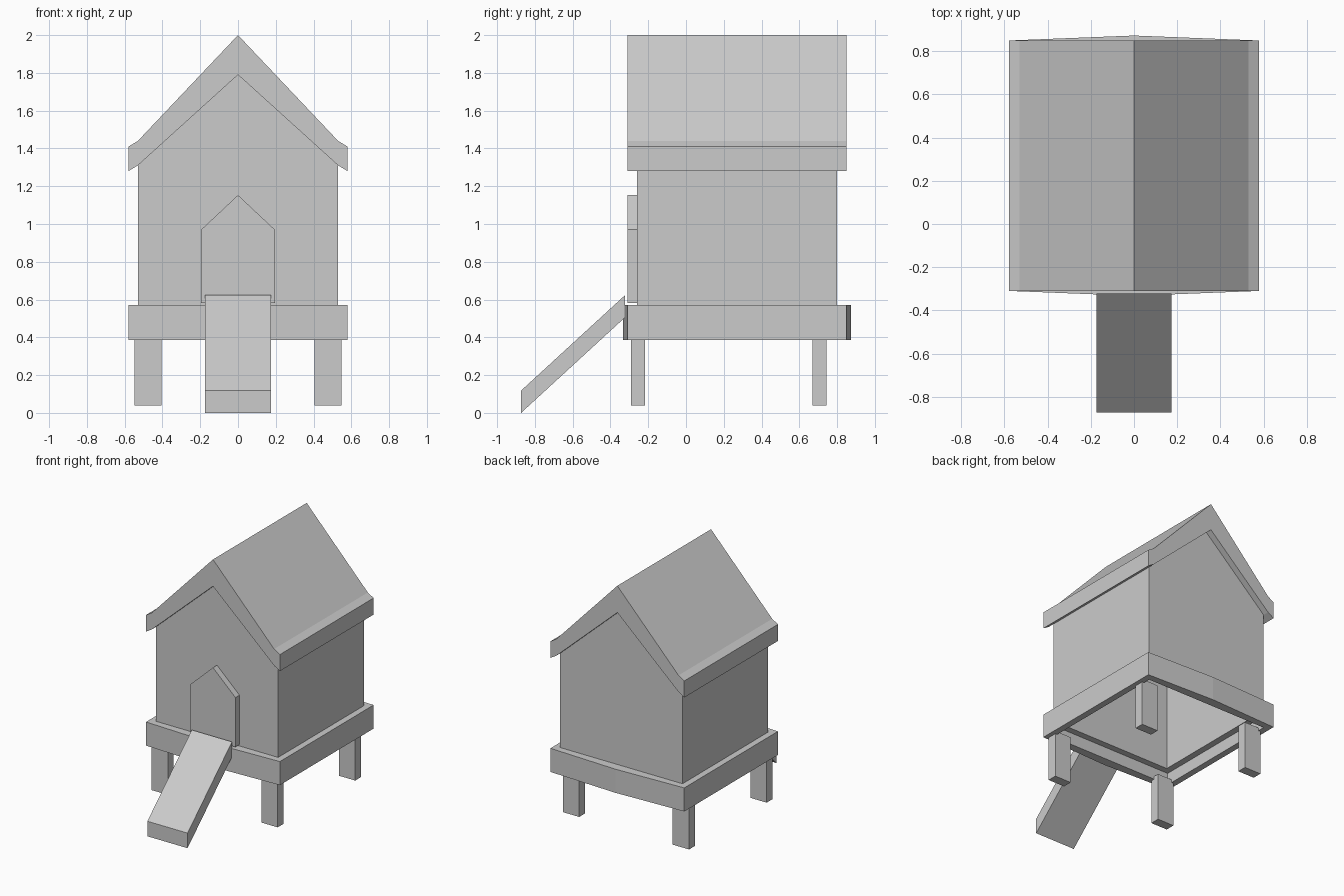
import bpy, bmesh
from mathutils import Vector

if "Cube" in bpy.data.objects:
    bpy.data.objects.remove(bpy.data.objects["Cube"])


def finish(name, bm):
    bmesh.ops.recalc_face_normals(bm, faces=bm.faces)
    me = bpy.data.meshes.new(name)
    bm.to_mesh(me)
    bm.free()
    ob = bpy.data.objects.new(name, me)
    bpy.context.collection.objects.link(ob)
    return ob


def extrude(bm, faces, vec):
    r = bmesh.ops.extrude_face_region(bm, geom=faces, use_keep_orig=True)
    verts = [g for g in r["geom"] if isinstance(g, bmesh.types.BMVert)]
    bmesh.ops.translate(bm, verts=verts, vec=vec)


def prism(name, pts, axis, a, b):
    """Extrude a 2D profile along axis from a to b."""
    bm = bmesh.new()
    def place(p):
        q = list(p)
        q.insert(axis, a)
        return q
    f = bm.faces.new([bm.verts.new(place(p)) for p in pts])
    vec = Vector((0, 0, 0))
    vec[axis] = b - a
    extrude(bm, [f], vec)
    return finish(name, bm)


def box(name, lo, hi):
    rect = [(lo[0], lo[1]), (hi[0], lo[1]), (hi[0], hi[1]), (lo[0], hi[1])]
    return prism(name, rect, 2, lo[2], hi[2])


def mirrored(half):
    """Right half of an outline, closed with its mirror image."""
    return half + [(-x, z) for x, z in reversed(half) if x > 0]


Y0, Y1, T = -0.26, 0.80, 0.05   # house front, back, wall thickness

# Gable walls and side walls, open underneath
gable = [(0.53, 0.48), (0.53, 1.32), (0, 1.80)]
outline = [(-0.53, 0.48), (0.53, 0.48), (0.53, 1.32), (0, 1.80), (-0.53, 1.32)]
prism("front_wall", outline, 1, Y0, Y0 + T)
prism("back_wall", outline, 1, Y1 - T, Y1)
for side, s in (("left", -1), ("right", 1)):
    x = sorted((s * 0.53, s * 0.48))
    box(side + "_wall", (x[0], Y0 + T, 0.48), (x[1], Y1 - T, 1.33))

# Roof with flared eaves
top = mirrored([(0.58, 1.41), (0.53, 1.44), (0, 2.0)])
under = mirrored([(0.58, 1.28), (0.53, 1.31), (0, 1.79)])
prism("roof", top + under[::-1], 1, -0.31, 0.85)

# Base frame, bowed slightly at front and back
bm = bmesh.new()
outer = [(-0.58, -0.31), (0, -0.333), (0.58, -0.31),
         (0.58, 0.85), (0, 0.873), (-0.58, 0.85)]
inner = [(-0.53, Y0), (0, Y0), (0.53, Y0), (0.53, Y1), (0, Y1), (-0.53, Y1)]
vo = [bm.verts.new((x, y, 0.387)) for x, y in outer]
vi = [bm.verts.new((x, y, 0.387)) for x, y in inner]
ring = [bm.faces.new((vo[i], vo[(i + 1) % 6], vi[(i + 1) % 6], vi[i]))
        for i in range(6)]
extrude(bm, ring, (0, 0, 0.185))
finish("base_frame", bm)

# Legs
for end, y in (("front", -0.29), ("back", 0.67)):
    for side, x in (("left", -0.547), ("right", 0.405)):
        box(f"{end}_{side}_leg", (x, y, 0.04), (x + 0.142, y + 0.073, 0.41))

# Pointed door panel
prism("door", [(-0.195, 0.583), (0.195, 0.583), (0.195, 0.97),
               (0, 1.153), (-0.195, 0.97)], 1, -0.31, Y0 + 0.01)

# Entry ramp
prism("ramp", [(-0.873, 0), (-0.873, 0.118), (-0.323, 0.623), (-0.323, 0.505)],
      0, -0.174, 0.174)
